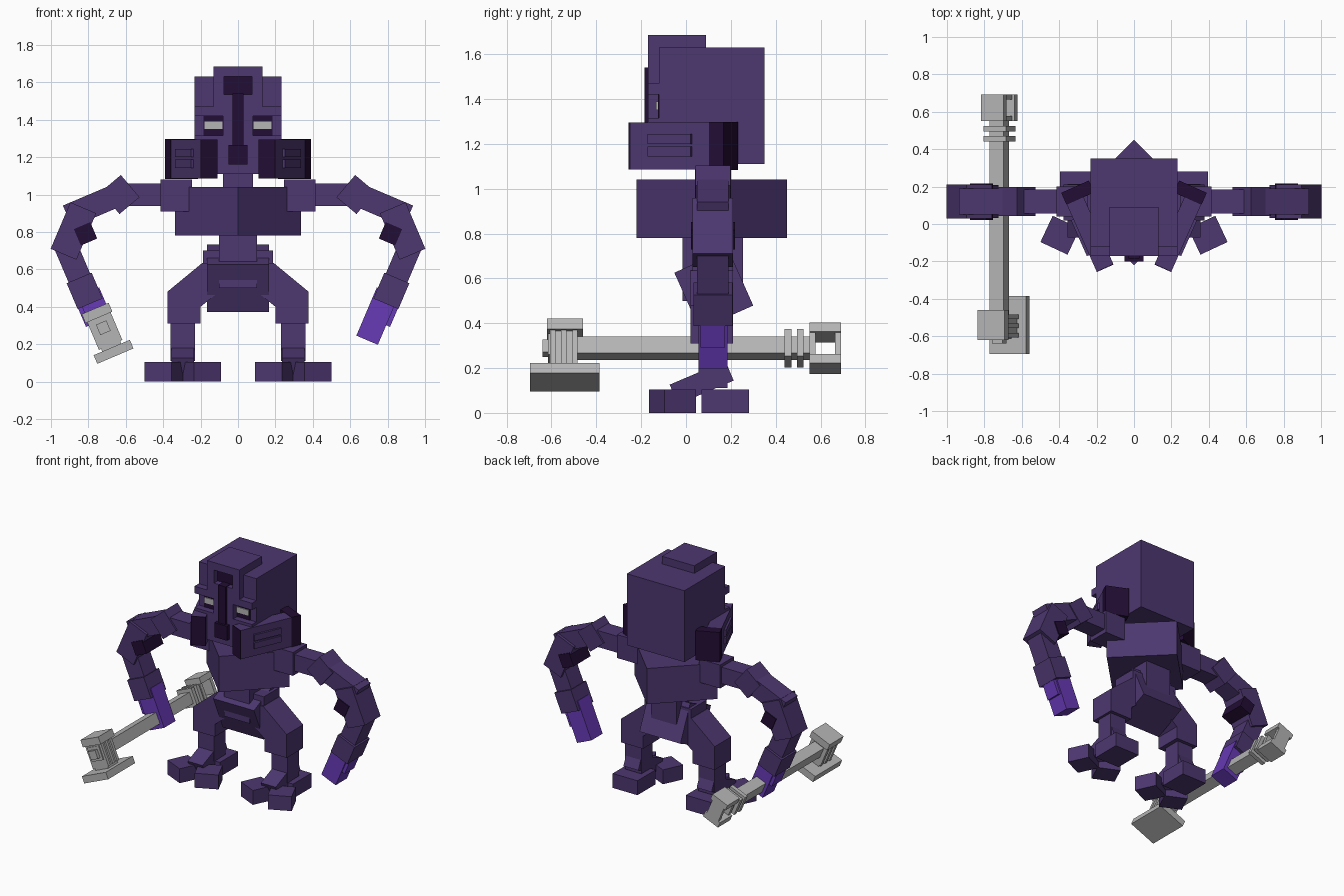
import bpy, bmesh, math
from mathutils import Matrix, Vector

if "Cube" in bpy.data.objects:
    bpy.data.objects.remove(bpy.data.objects["Cube"])


def mat(name, rgb):
    m = bpy.data.materials.new(name)
    m.diffuse_color = (*rgb, 1)
    m.use_nodes = True
    m.node_tree.nodes["Principled BSDF"].inputs["Base Color"].default_value = m.diffuse_color
    return m


PURPLE = mat("deep_purple", (0.074, 0.038, 0.162))
DARK = mat("near_black_purple", (0.016, 0.004, 0.034))
BRIGHT = mat("bright_violet", (0.136, 0.042, 0.47))
GREY = mat("metal_grey", (0.46, 0.46, 0.46))


def box(name, c, s, m=PURPLE, rot=(0, 0, 0)):
    """Box from centre, full size and rotation in degrees."""
    bm = bmesh.new()
    bmesh.ops.create_cube(bm, size=1)
    r = Matrix.Identity(4)
    for a, ax in zip(rot, "XYZ"):
        r = Matrix.Rotation(math.radians(a), 4, ax) @ r
    bm.transform(Matrix.Translation(c) @ r @ Matrix.Diagonal((*s, 1)))
    return finish(name, bm, m)


def finish(name, bm, m):
    bmesh.ops.recalc_face_normals(bm, faces=bm.faces)
    me = bpy.data.meshes.new(name)
    bm.to_mesh(me)
    bm.free()
    me.materials.append(m)
    ob = bpy.data.objects.new(name, me)
    bpy.context.collection.objects.link(ob)
    return ob


def span(name, x, y, z, m=PURPLE):
    """Upright box from its ranges."""
    p = (x, y, z)
    return box(name, [(a + b) / 2 for a, b in p], [b - a for a, b in p], m)


def pair(name, c, s, m=PURPLE, rot=(0, 0, 0)):
    """Box given for the +x side, with its mirrored twin."""
    for side, k in (("left", 1), ("right", -1)):
        box(f"{side}_{name}", (c[0] * k, c[1], c[2]), s, m, (rot[0], rot[1] * k, rot[2] * k))


def pair_span(name, x, y, z, m=PURPLE):
    p = (x, y, z)
    pair(name, [(a + b) / 2 for a, b in p], [b - a for a, b in p], m)


# Head, crest and face
span("head", (-.232, .232), (-.12, .35), (1.11, 1.63))
span("crest_top", (-.13, .13), (-.17, .09), (1.63, 1.685))
span("forehead", (-.13, .13), (-.17, -.11), (1.47, 1.535))
pair_span("forehead_side", (.075, .13), (-.17, -.11), (1.535, 1.63))
span("forehead_gem", (-.075, .075), (-.127, -.115), (1.535, 1.63), DARK)
span("brow", (-.232, .232), (-.17, -.11), (1.42, 1.47))
span("nose_bridge", (-.08, .08), (-.17, -.11), (1.315, 1.42))
span("lower_face", (-.232, .232), (-.17, -.11), (1.11, 1.315))
span("nose_strip", (-.03, .03), (-.185, -.12), (1.26, 1.54), DARK)
span("nose", (-.05, .05), (-.2, -.16), (1.16, 1.265), DARK)
pair_span("eye_socket", (.08, .185), (-.126, -.118), (1.316, 1.419), DARK)
pair_span("eye", (.082, .178), (-.133, -.125), (1.35, 1.39), GREY)

# Cheek guards angled inwards to the front
A = math.radians(24)
FWD, OUT = Vector((-math.sin(A), -math.cos(A), 0)), Vector((math.cos(A), -math.sin(A), 0))
mid = Vector((.237, -.05, 1.19))
pair("cheek_guard", mid, (.098, .4, .21), PURPLE, (0, 0, -24))
pair("cheek_front", mid + FWD * .2, (.098, .009, .21), DARK, (0, 0, -24))
pair("cheek_back", mid - FWD * .225 - OUT * .03, (.162, .07, .215), DARK, (0, 0, -24))
for z in (1.165, 1.222):
    pair("cheek_bar", mid + OUT * .053 + Vector((0, 0, z - 1.19)), (.02, .21, .045), PURPLE, (0, 0, -24))

# Torso
span("neck", (-.08, .08), (.04, .2), (1.03, 1.12))
box("chest", (0, .115, .91), (.475, .475, .26), PURPLE, (0, 0, 45))
span("waist", (-.102, .102), (-.015, .255), (.5, .785))
box("pelvis", (0, .124, .552), (.33, .262, .277), PURPLE, (24, 0, 0))
span("hip_belt", (-.187, .187), (.03, .21), (.55, .7))

# Arms, from shoulder to hand
Y = .12
pair("shoulder", (.33, Y, .995), (.17, .16, .17))
pair("upper_arm", (.52, Y, 1.0), (.24, .13, .12))
pair("elbow_joint", (.63, Y, 1.0), (.14, .155, .155), PURPLE, (0, 40, 0))
pair("outer_arm", (.755, Y, .95), (.34, .14, .125), PURPLE, (0, 23, 0))
pair("elbow", (.88, Y, .805), (.15, .18, .27), PURPLE, (0, -23, 0))
pair("elbow_stud", (.815, Y, .79), (.095, .195, .095), DARK, (0, 23, 0))
pair("forearm", (.872, Y, .61), (.125, .14, .32), PURPLE, (0, 23, 0))
pair("wrist_cuff", (.82, Y, .485), (.145, .175, .15), PURPLE, (0, 23, 0))
pair("hand", (.745, Y, .35), (.125, .13, .28), BRIGHT, (0, 23, 0))
pair("thumb", (.80, Y, .39), (.1, .11, .17), BRIGHT, (0, 23, 0))

# Legs
THIGH = [(.1, .63), (.19, .635), (.378, .48), (.378, .31), (.2, .31), (.2, .4), (.1, .48)]
for side, k in (("left", 1), ("right", -1)):
    bm = bmesh.new()
    f = bm.faces.new([bm.verts.new((x * k, .02, z)) for x, z in THIGH])
    ext = bmesh.ops.extrude_face_region(bm, geom=[f])["geom"]
    bmesh.ops.translate(bm, vec=(0, .19, 0), verts=[v for v in ext if isinstance(v, bmesh.types.BMVert)])
    finish(f"{side}_thigh", bm, PURPLE)
pair("shin", (.295, .12, .22), (.13, .13, .22))
pair("ankle", (.295, .07, .135), (.12, .27, .095), PURPLE, (23, 0, 0))
pair("outer_toe", (.395, -.06, .0525), (.16, .155, .105), PURPLE, (0, 0, 25))
pair("inner_toe", (.195, -.06, .0525), (.16, .155, .105), PURPLE, (0, 0, -25))
pair("heel", (.295, .175, .0525), (.2, .21, .105))

# Hammer, laid along y and rolled about its handle
ROLL = math.radians(-23)
HUB = Vector((-.72, 0, .288))


def tool(name, u, y, w):
    """Box from ranges across, along and up the rolled hammer."""
    c = Vector(((u[0] + u[1]) / 2, (y[0] + y[1]) / 2, (w[0] + w[1]) / 2))
    c = HUB + Matrix.Rotation(ROLL, 3, "Y") @ c
    box(name, c, (u[1] - u[0], y[1] - y[0], w[1] - w[0]), GREY, (0, -23, 0))


tool("hammer_handle", (-.04, .04), (-.55, .56), (-.04, .04))
tool("hammer_neck", (-.055, .055), (-.6, -.49), (-.13, .09))
tool("hammer_nub", (-.05, .05), (-.615, -.59), (-.05, .05))
tool("hammer_nub_tip", (-.03, .03), (-.64, -.61), (-.03, .03))
for y in (-.595, -.545, -.495):
    tool("hammer_rib", (-.068, .068), (y - .012, y + .012), (-.1, .06))
tool("hammer_striker", (-.105, .105), (-.695, -.385), (-.165, -.115))
tool("hammer_cap", (-.078, .078), (-.62, -.46), (.06, .112))
for y in (.455, .51):
    tool("handle_ring", (-.065, .065), (y - .015, y + .015), (-.065, .065))
for s in (-1, 1):
    a, b = sorted((s * .055, s * .098))
    tool("pommel_plate", (-.065, .065), (.55, .692), (a, b))
for y in (.55, .665):
    tool("pommel_wall", (-.05, .05), (y, y + .027), (-.06, .06))
